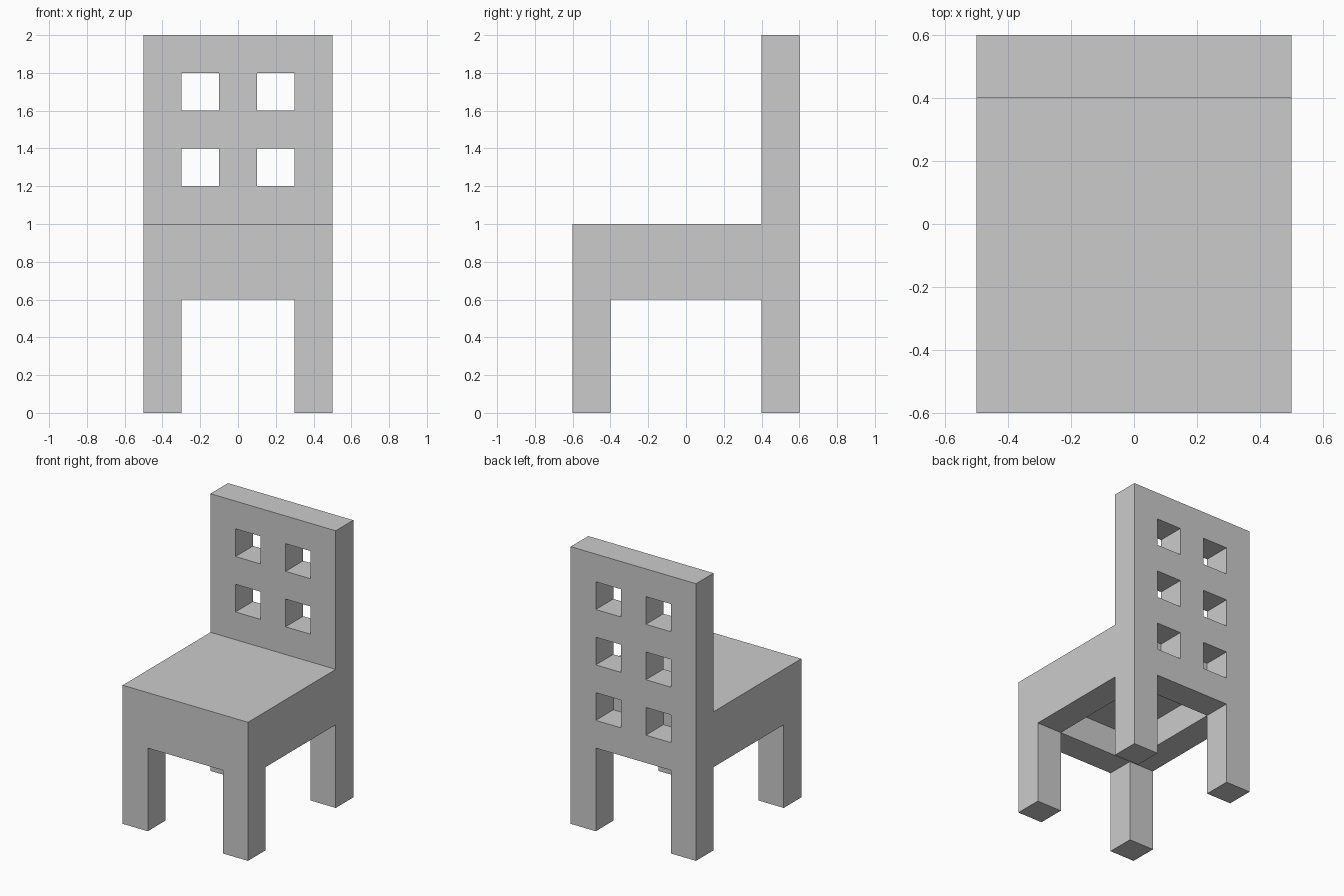
import bpy
import bmesh
from mathutils import Vector

if "Cube" in bpy.data.objects:
    bpy.data.objects.remove(bpy.data.objects["Cube"])


def add_box(bm, lo, hi):
    lo, hi = Vector(lo), Vector(hi)
    verts = bmesh.ops.create_cube(bm, size=1)["verts"]
    for v in verts:
        v.co = (lo + hi) / 2 + v.co * (hi - lo)


def boxes(name, *spans):
    bm = bmesh.new()
    for lo, hi in spans:
        add_box(bm, lo, hi)
    mesh = bpy.data.meshes.new(name)
    bm.to_mesh(mesh)
    bm.free()
    obj = bpy.data.objects.new(name, mesh)
    bpy.context.collection.objects.link(obj)
    return obj


def cut(obj, cutter):
    cutter.hide_render = True
    mod = obj.modifiers.new("cut", 'BOOLEAN')
    mod.operation = 'DIFFERENCE'
    mod.solver = 'EXACT'
    mod.object = cutter
    bpy.context.view_layer.objects.active = obj
    bpy.ops.object.modifier_apply(modifier=mod.name)
    bpy.data.objects.remove(cutter)


# Seat with its apron, hollowed from below
seat = boxes("seat", ((-0.5, -0.6, 0.6), (0.5, 0.4, 1.0)))
cut(seat, boxes("seat_hollow_cutter", ((-0.3, -0.4, 0.4), (0.3, 0.5, 0.8))))

# Back panel: two columns of square windows, the lowest row backed by the seat
back = boxes("back_panel", ((-0.5, 0.4, 0.6), (0.5, 0.6, 2.0)))
windows = [((x - 0.1, 0.3, z), (x + 0.1, 0.7, z + 0.2))
           for x in (-0.2, 0.2) for z in (0.8, 1.2, 1.6)]
cut(back, boxes("window_cutter", *windows))

# Four square legs
for side, x in (("left", -0.5), ("right", 0.3)):
    for end, y in (("front", -0.6), ("back", 0.4)):
        boxes(f"{end}_{side}_leg", ((x, y, 0), (x + 0.2, y + 0.2, 0.6)))
